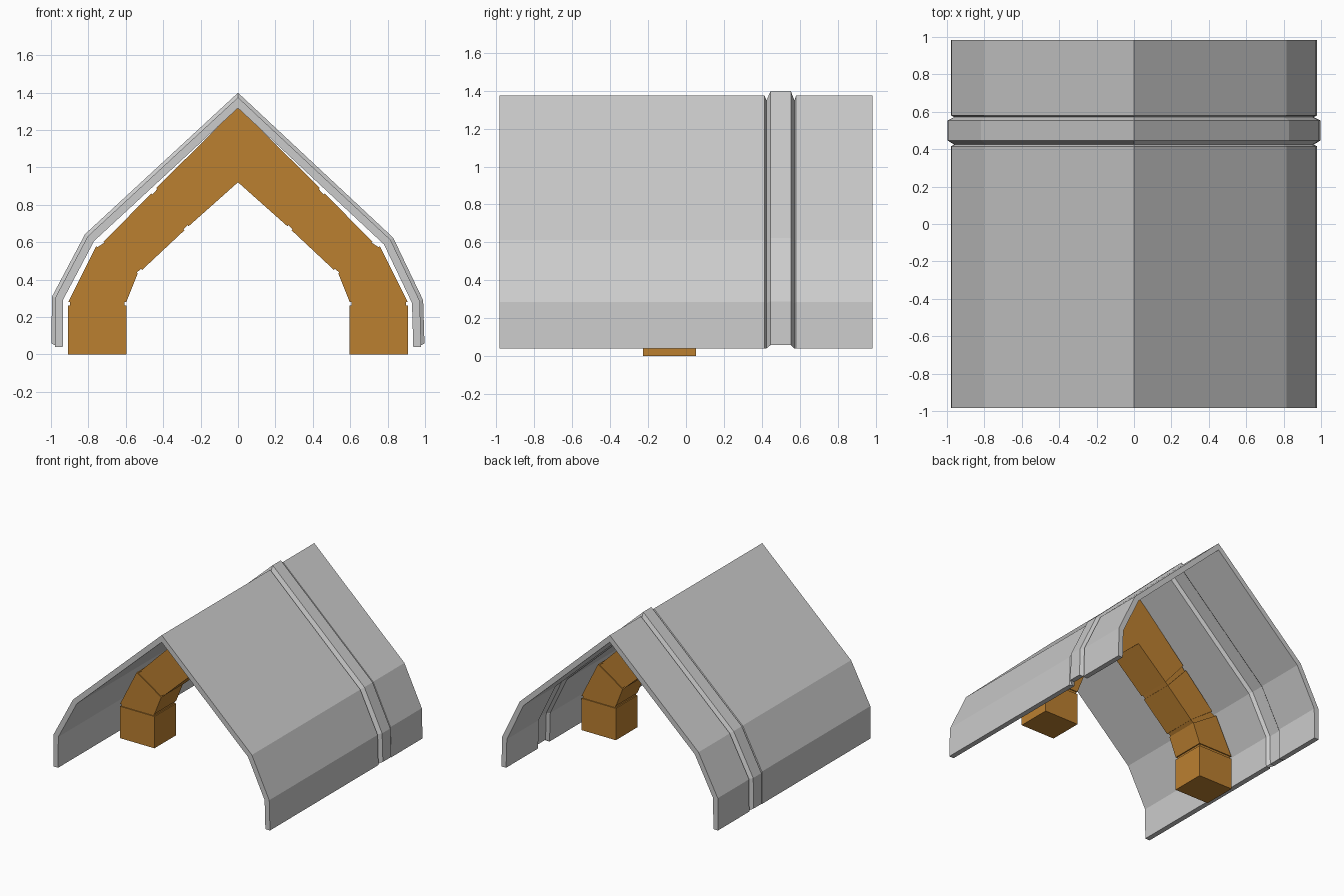
import bpy, bmesh
from mathutils import Vector

if "Cube" in bpy.data.objects:
    bpy.data.objects.remove(bpy.data.objects["Cube"])


def material(name, rgb):
    m = bpy.data.materials.new(name)
    m.diffuse_color = (*rgb, 1)
    m.use_nodes = True
    m.node_tree.nodes["Principled BSDF"].inputs["Base Color"].default_value = m.diffuse_color
    return m


GREY = material("roof grey", (0.60, 0.60, 0.60))
WOOD = material("timber brown", (0.50, 0.215, 0.03))


def finish(name, bm, mat):
    bmesh.ops.recalc_face_normals(bm, faces=bm.faces)
    me = bpy.data.meshes.new(name)
    bm.to_mesh(me)
    bm.free()
    ob = bpy.data.objects.new(name, me)
    bpy.context.collection.objects.link(ob)
    me.materials.append(mat)
    return ob


def loft(name, rings, mat):
    """Join rings of equal size into a closed solid."""
    bm = bmesh.new()
    vs = [[bm.verts.new(p) for p in r] for r in rings]
    n = len(vs[0])
    for a, b in zip(vs, vs[1:]):
        for i in range(n):
            j = (i + 1) % n
            bm.faces.new((a[i], a[j], b[j], b[i]))
    # end caps as strips between outer and inner line
    for r in (vs[0], vs[-1]):
        for i in range(n // 2 - 1):
            bm.faces.new((r[i], r[i + 1], r[n - 2 - i], r[n - 1 - i]))
    return finish(name, bm, mat)


# Roof shell: one bent profile, offset along its normals
PROFILE = [Vector(p) for p in [(-0.979, 0.04), (-0.977, 0.303), (-0.803, 0.632), (0, 1.374),
                               (0.815, 0.613), (0.972, 0.285), (0.979, 0.04)]]


def offset(d, lift=0):
    normals = []
    for a, b in zip(PROFILE, PROFILE[1:]):
        t = (b - a).normalized()
        normals.append(Vector((-t.y, t.x)))
    out = []
    for i, p in enumerate(PROFILE):
        n0, n1 = normals[max(i - 1, 0)], normals[min(i, len(normals) - 1)]
        m = (n0 + n1).normalized()
        q = p + m * (d / m.dot(n0))
        if i in (0, len(PROFILE) - 1):
            q.y = 0.04 + lift
        out.append(q)
    return out


# y, outer offset, inner offset, lift of the lower edge
STATIONS = [(-0.985, 0, -0.042, 0), (0.415, 0, -0.042, 0), (0.424, -0.018, -0.042, 0),
            (0.447, 0.018, -0.022, 0.018), (0.553, 0.018, -0.022, 0.018),
            (0.572, -0.018, -0.042, 0), (0.581, 0, -0.042, 0), (0.985, 0, -0.042, 0)]
rings = []
for y, do, di, lift in STATIONS:
    line = offset(do, lift) + offset(di, lift)[::-1]
    rings.append([(p.x, y, p.y) for p in line])
loft("roof_shell", rings, GREY)

# Timber arch: blocks in the front plane, extruded in y
Y0, Y1 = -0.226, 0.053


def block(name, pts, inset=0.0):
    bm = bmesh.new()
    f = bm.faces.new([bm.verts.new((x, Y0 + inset, z)) for x, z in pts])
    g = bmesh.ops.extrude_face_region(bm, geom=[f])["geom"]
    bmesh.ops.translate(bm, vec=(0, Y1 - Y0 - 2 * inset, 0),
                        verts=[v for v in g if isinstance(v, bmesh.types.BMVert)])
    return finish(name, bm, WOOD)


# Each block: outer start, outer end, inner end, inner start
FOOT = [(0.908, 0), (0.908, 0.26), (0.597, 0.26), (0.597, 0)]
HAUNCH = [(0.908, 0.28), (0.758, 0.578), (0.536, 0.433), (0.597, 0.28)]
RAFTER = [(0.720, 0.602), (0.463, 0.860), (0.286, 0.664), (0.512, 0.452)]
CROWN = [(-0.437, 0.890), (0, 1.322), (0.437, 0.890), (0.264, 0.685), (0, 0.92), (-0.264, 0.685)]
CROWN_END = [(0.437, 0.890), None, None, (0.264, 0.685)]


def joint(a, b):
    """Slightly narrower filler between the end of a and the start of b."""
    o0, i0, o1, i1 = (Vector(p) for p in (a[1], a[2], b[0], b[3]))
    k = 0.03
    return [o0.lerp(i0, k), o1.lerp(i1, k), i1.lerp(o1, k), i0.lerp(o0, k)]


block("arch_crown", CROWN)
for side, s in (("left", -1), ("right", 1)):
    for part, pts in (("foot", FOOT), ("haunch", HAUNCH), ("rafter", RAFTER)):
        block(f"arch_{part}_{side}", [(s * x, z) for x, z in pts])
    for n, (a, b) in enumerate(((FOOT, HAUNCH), (HAUNCH, RAFTER), (RAFTER, CROWN_END))):
        block(f"arch_joint_{n}_{side}", [(s * p[0], p[1]) for p in joint(a, b)], 0.008)
